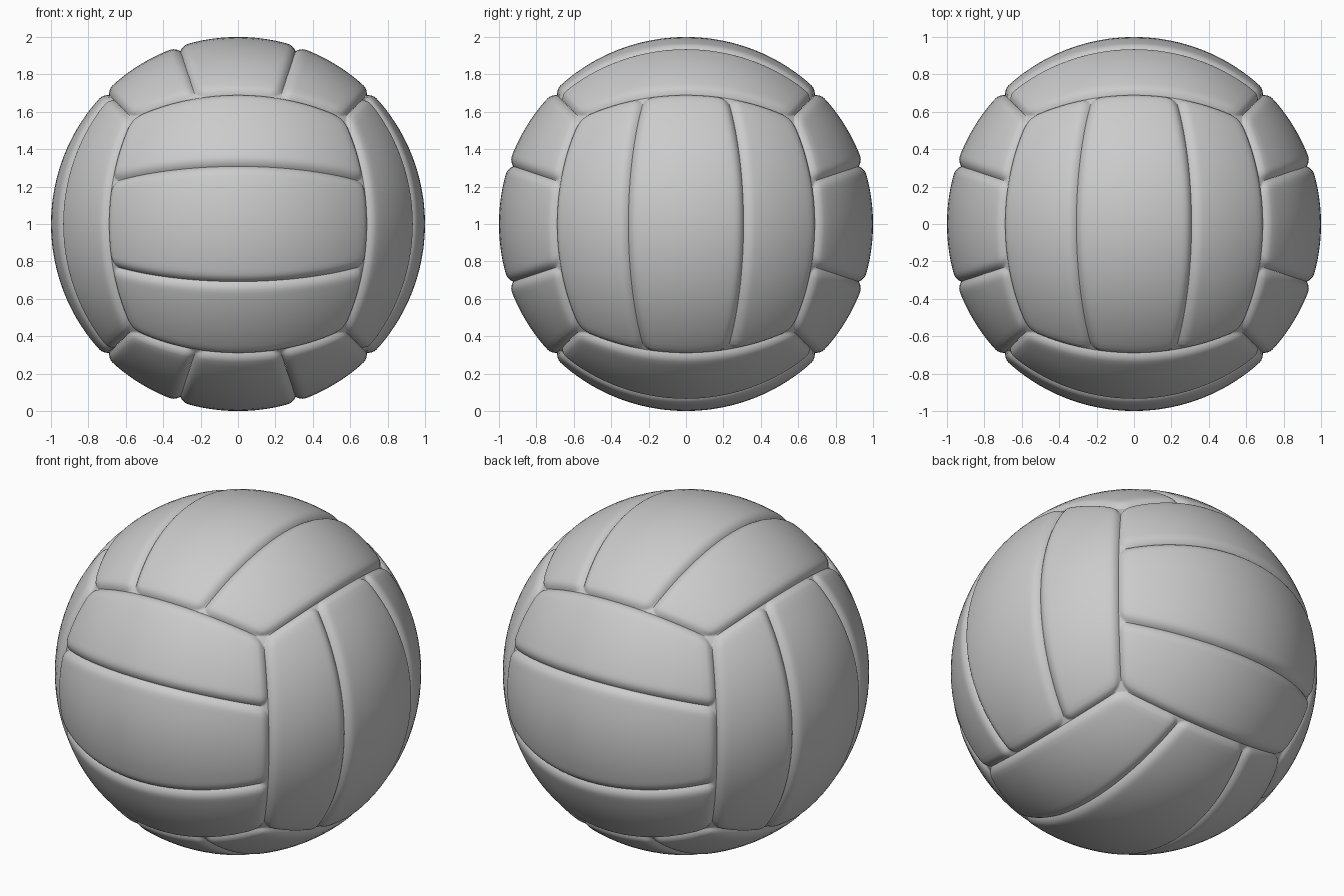
import bpy, bmesh
from mathutils import Vector
from math import hypot

if "Cube" in bpy.data.objects:
    bpy.data.objects.remove(bpy.data.objects["Cube"])

RADIUS = 1.0
GROOVE_WIDTH = 0.06    # distance over which a panel rolls down to its seam
GROOVE_DEPTH = 0.026
CENTRE = Vector((0, 0, 1))


def spaced(a, b, inner):
    """Values from a to b, packed tightly near both ends."""
    ends = [0, .006, .013, .022, .034, .048, .066, .09]
    lo, hi = a + ends[-1], b - ends[-1]
    mid = [lo + (hi - lo) * i / inner for i in range(1, inner)]
    return [a + e for e in ends] + mid + [b - e for e in reversed(ends)]


def make_panel(name, n, u, v0, v1):
    """One strip of a cube face (normal n, length along u) blown up to a sphere."""
    v = n.cross(u)
    # inward normals of the great-circle planes that bound the panel
    ends = [(n - u).normalized(), (n + u).normalized()]
    sides = [(v - n * v0).normalized(), (n * v1 - v).normalized()]

    def point(s, t):
        p = (n + u * s + v * t).normalized()
        a, b = (max(0, 1 - min(p.dot(k) for k in pair) / GROOVE_WIDTH)
                for pair in (ends, sides))
        drop = min(1, hypot(a, b)) ** 2.5
        return CENTRE + p * (RADIUS - GROOVE_DEPTH * drop)

    bm = bmesh.new()
    ts = spaced(v0, v1, 10)
    rows = [[bm.verts.new(point(s, t)) for t in ts] for s in spaced(-1, 1, 28)]
    for r0, r1 in zip(rows, rows[1:]):
        for j in range(len(ts) - 1):
            f = bm.faces.new((r0[j], r1[j], r1[j + 1], r0[j + 1]))
            f.smooth = True
    mesh = bpy.data.meshes.new(name)
    bm.to_mesh(mesh)
    bm.free()
    bpy.context.collection.objects.link(bpy.data.objects.new(name, mesh))


# Six groups of three parallel panels, each pair of faces turned 90 degrees
X, Y, Z = Vector((1, 0, 0)), Vector((0, 1, 0)), Vector((0, 0, 1))
groups = {"front": (-Y, X), "back": (Y, X), "right": (X, Z),
          "left": (-X, Z), "top": (Z, Y), "bottom": (-Z, Y)}
for side, (normal, along) in groups.items():
    for i in range(3):
        make_panel(f"{side}_panel_{i + 1}", normal, along,
                   -1 + 2 * i / 3, -1 + 2 * (i + 1) / 3)
